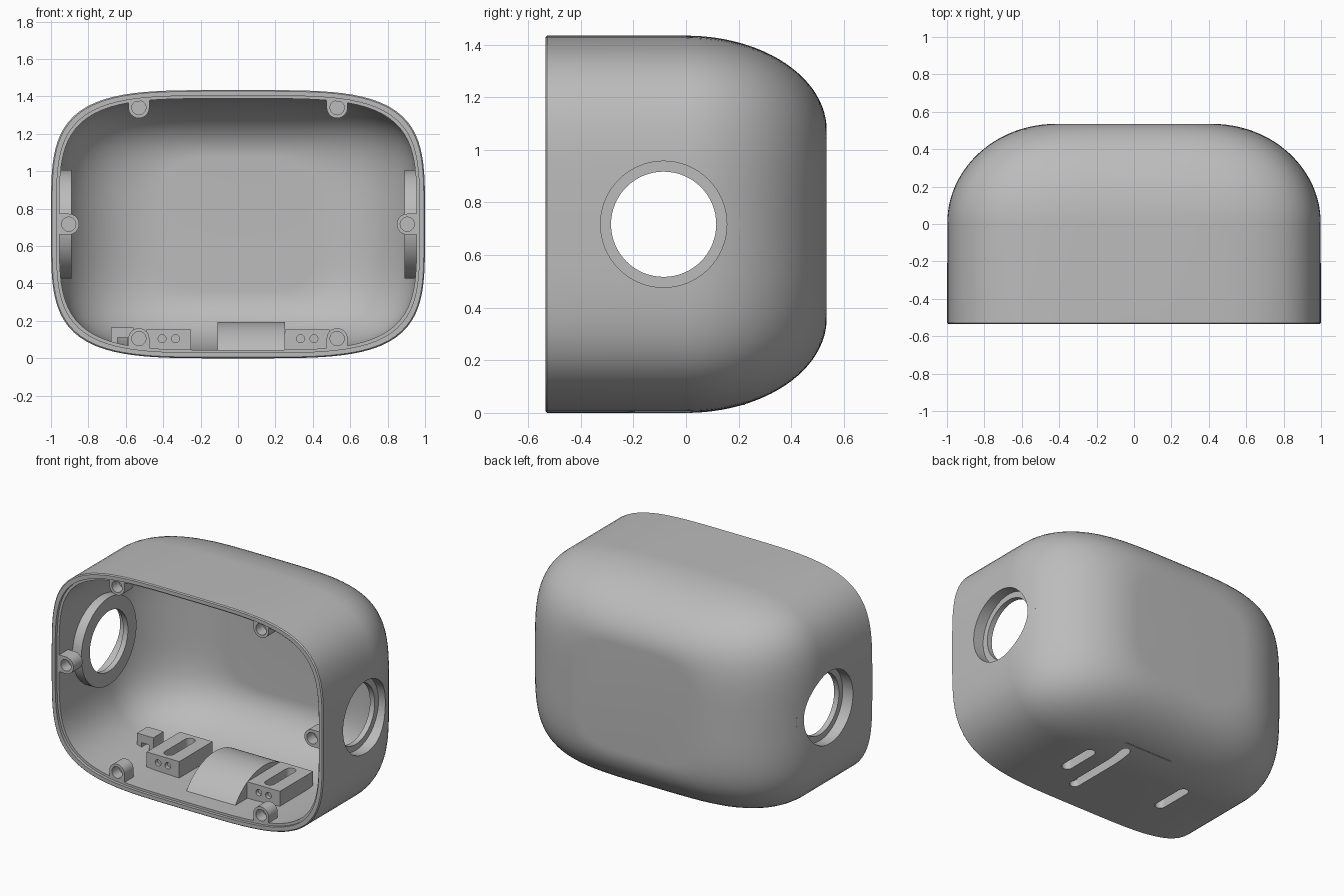
import bpy, bmesh, math
from mathutils import Vector

cube = bpy.data.objects.get("Cube")
if cube:
    bpy.data.objects.remove(cube, do_unlink=True)

grey = bpy.data.materials.new("grey plastic")
grey.use_nodes = True
GREY = (0.5, 0.5, 0.5, 1)
grey.diffuse_color = GREY
grey.node_tree.nodes["Principled BSDF"].inputs["Base Color"].default_value = GREY

CZ = 0.717        # middle height
HOLE_Y = -0.085   # side opening and floor fittings share this depth


def finish(name, bm):
    bmesh.ops.recalc_face_normals(bm, faces=bm.faces)
    me = bpy.data.meshes.new(name)
    bm.to_mesh(me)
    bm.free()
    me.materials.append(grey)
    ob = bpy.data.objects.new(name, me)
    bpy.context.collection.objects.link(ob)
    return ob


def loft(name, rings, closed=False):
    """Skin a list of equal-length point rings."""
    bm = bmesh.new()
    rows = [[bm.verts.new(p) for p in r] for r in rings]
    n = len(rows[0])
    pairs = list(zip(rows, rows[1:])) + ([(rows[-1], rows[0])] if closed else [])
    for a, b in pairs:
        for i in range(n):
            j = (i + 1) % n
            bm.faces.new((a[i], a[j], b[j], b[i]))
    if not closed:
        bm.faces.new(rows[0])
        bm.faces.new(rows[-1])
    return finish(name, bm)


def prism(name, pts, axis, lo, hi):
    """Extrude a 2D outline along an axis (the other two keep xyz order)."""
    def place(p, t):
        q = list(p)
        q.insert("xyz".index(axis), t)
        return q
    return loft(name, [[place(p, t) for p in pts] for t in (lo, hi)])


def box(name, x0, x1, y0, y1, z0, z1):
    return prism(name, [(x0, y0), (x1, y0), (x1, y1), (x0, y1)], "z", z0, z1)


def arc(cx, cy, r, a0, a1, n):
    angles = [math.radians(a0 + (a1 - a0) * i / n) for i in range(n + 1)]
    return [(cx + r * math.cos(a), cy + r * math.sin(a)) for a in angles]


def circle(cx, cy, r, n):
    return arc(cx, cy, r, 0, 360, n)[:-1]


def slot(name, x, y, length, r, z0, z1):
    h = length / 2 - r
    pts = arc(x, y + h, r, 0, 180, 12) + arc(x, y - h, r, 180, 360, 12)
    return prism(name, pts, "z", z0, z1)


def cut(target, *cutters):
    for c in cutters:
        c.hide_render = True
        m = target.modifiers.new("cut", "BOOLEAN")
        m.operation = "DIFFERENCE"
        m.solver = "EXACT"
        m.object = c
        with bpy.context.temp_override(object=target, active_object=target):
            bpy.ops.object.modifier_apply(modifier=m.name)
        bpy.data.objects.remove(c, do_unlink=True)


def outline(y, hx, hz, n=4.1, count=144):
    """Rounded-rectangle ring in the xz plane."""
    pts = []
    for i in range(count):
        a = 2 * math.pi * i / count
        c, s = math.cos(a) * hx, math.sin(a) * hz
        r = (abs(c / hx) ** n + abs(s / hz) ** n) ** (-1 / n)
        pts.append((c * r, y, CZ + s * r))
    return pts


def dome(wall):
    """Rings from the domed back forward to the straight part."""
    rings = []
    for i in range(25):
        a = math.pi / 2 * i / 24
        k = 1 - math.sin(a)
        rings.append(outline((0.535 - wall) * math.cos(a),
                             1 - wall - (0.58 - wall) * k,
                             CZ - wall - (0.36 - wall) * k))
    return rings


# Shell: outer skin, stepped rim, inner skin
def rim(y, inset):
    return outline(y, 1 - inset, CZ - inset)


shell = loft("shell", dome(0) + [
    rim(-0.528, 0), rim(-0.535, 0.006), rim(-0.535, 0.03),
    rim(-0.515, 0.03), rim(-0.515, 0.045)] + dome(0.045)[::-1])

parts = [shell]

# Side openings, each with a stepped collar inside
for side, label in ((1, "left"), (-1, "right")):
    cut(shell, prism("cutter", circle(HOLE_Y, CZ, 0.24, 64), "x",
                     *sorted((side * 0.8, side * 1.1))))
    profile = [(0.89, 0.2), (0.89, 0.29), (0.957, 0.29),
               (0.957, 0.24), (0.925, 0.24), (0.925, 0.2)]
    parts.append(loft(label + "_collar",
                      [[(side * x, y, z) for y, z in circle(HOLE_Y, CZ, r, 64)]
                       for x, r in profile], closed=True))

# Screw bosses around the rim, rounded toward the inside
bosses = [(s * 0.53, z, a) for s in (-1, 1) for z, a in ((1.34, 90), (0.105, 270))]
bosses += [(0.905, CZ, 0), (-0.905, CZ, 180)]
for i, (x, z, a) in enumerate(bosses):
    r = 0.056
    out = Vector((math.cos(math.radians(a)), math.sin(math.radians(a)))) * 0.058
    pts = arc(x, z, r, a + 90, a + 270, 16)
    pts += [tuple(Vector(pts[-1]) + out), tuple(Vector(pts[0]) + out)]
    boss = prism("screw_boss_%d" % (i + 1), pts, "y", -0.515, -0.42)
    cut(boss, prism("cutter", circle(x, z, 0.038, 20), "y", -0.6, -0.44))
    parts.append(boss)

# Slotted mounting blocks on the floor
for side, label in ((1, "left"), (-1, "right")):
    x = side * 0.37
    block = box(label + "_mount_block", x - 0.12, x + 0.12,
                HOLE_Y - 0.175, HOLE_Y + 0.175, 0.025, 0.155)
    cut(block, slot("cutter", x, HOLE_Y, 0.28, 0.034, -0.1, 0.3))
    for dx in (-0.036, 0.036):
        cut(block, prism("cutter", circle(x + dx, 0.105, 0.021, 20), "y", -0.4, -0.235))
    cut(shell, slot("cutter", x, HOLE_Y, 0.28, 0.034, -0.1, 0.2))
    parts.append(block)

# Arched cover with a hollow channel over the long floor slot
ARCH_Z = -0.18
arch = prism("arched_cover", arc(HOLE_Y, ARCH_Z, 0.375, 34, 146, 40), "x", -0.11, 0.25)
cut(arch, prism("cutter", arc(HOLE_Y, ARCH_Z, 0.345, 30, 150, 30), "x", 0.168, 0.232))
cut(shell, slot("cutter", 0.2, HOLE_Y, 0.54, 0.032, -0.1, 0.2))
parts.append(arch)

# Small notched clip
clip = box("cable_clip", -0.68, -0.56, -0.09, 0.02, 0.045, 0.165)
cut(clip, box("cutter", -0.645, -0.59, -0.2, 0.2, 0.07, 0.11))
parts.append(clip)

# Smooth curves, sharp edges
bpy.ops.object.select_all(action="DESELECT")
for ob in parts:
    ob.select_set(True)
bpy.context.view_layer.objects.active = shell
bpy.ops.object.shade_smooth_by_angle(angle=math.radians(30))
